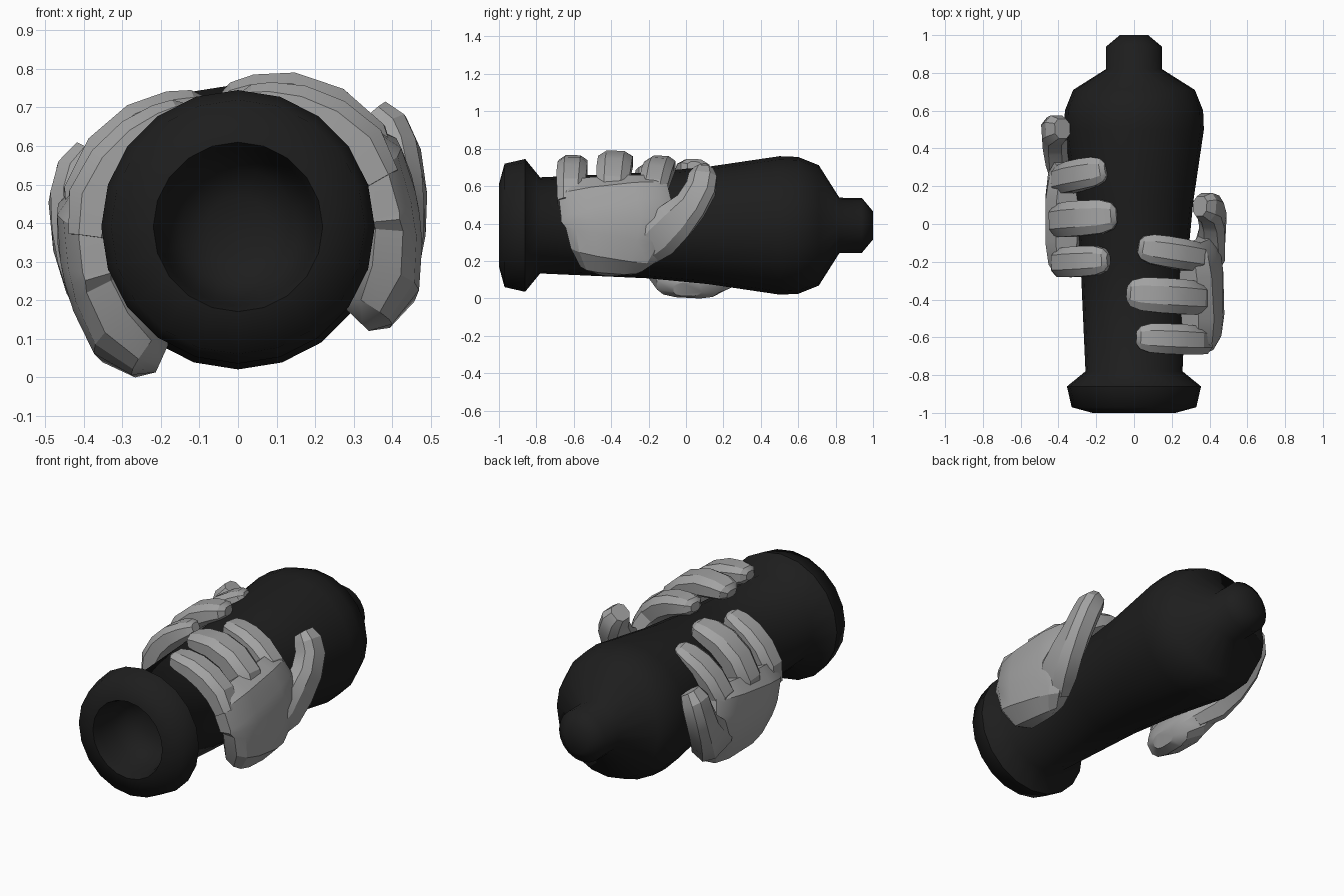
import bpy, bmesh, math
from mathutils import Vector

if "Cube" in bpy.data.objects:
    bpy.data.objects.remove(bpy.data.objects["Cube"])

AXIS_Z = 0.39


def material(name, value):
    m = bpy.data.materials.new(name)
    m.diffuse_color = (value, value, value, 1)
    m.use_nodes = True
    m.node_tree.nodes["Principled BSDF"].inputs["Base Color"].default_value = m.diffuse_color
    return m


BLACK = material("dark_rubber", 0.0125)
GREY = material("grey_skin", 0.36)


def finish(bm, name, mat, angle):
    bmesh.ops.recalc_face_normals(bm, faces=bm.faces)
    me = bpy.data.meshes.new(name)
    bm.to_mesh(me)
    bm.free()
    ob = bpy.data.objects.new(name, me)
    bpy.context.collection.objects.link(ob)
    me.materials.append(mat)
    bpy.ops.object.select_all(action='DESELECT')
    ob.select_set(True)
    bpy.context.view_layer.objects.active = ob
    bpy.ops.object.shade_smooth_by_angle(angle=math.radians(angle))
    return ob


def loft(bm, rings):
    """Skin a list of point rings and cap both ends."""
    loops = [[bm.verts.new(p) for p in r] for r in rings]
    n = len(loops[0])
    for a, b in zip(loops, loops[1:]):
        for i in range(n):
            j = (i + 1) % n
            bm.faces.new((a[i], a[j], b[j], b[i]))
    bm.faces.new(loops[0][::-1])
    bm.faces.new(loops[-1])


def polar(theta, y, r):
    t = math.radians(theta)
    return Vector((r * math.cos(t), y, AXIS_Z + r * math.sin(t)))


def limb(bm, sections, sides=8, power=0.75):
    """Tube around the body; each section is (theta, y, radius, half width, half thickness)."""
    pts = [polar(*s[:3]) for s in sections]
    rings = []
    for i, (p, s) in enumerate(zip(pts, sections)):
        tangent = (pts[min(i + 1, len(pts) - 1)] - pts[max(i - 1, 0)]).normalized()
        out = Vector((p.x, 0, p.z - AXIS_Z)).normalized()
        out = (out - tangent * out.dot(tangent)).normalized()
        side = tangent.cross(out)
        ring = []
        for k in range(sides):
            a = 2 * math.pi * (k + 0.5) / sides
            c, d = math.cos(a), math.sin(a)
            c = math.copysign(abs(c) ** power, c)
            d = math.copysign(abs(d) ** power, d)
            ring.append(p + side * c * s[3] + out * d * s[4])
        rings.append(ring)
    loft(bm, rings)


# Body: turned profile (y, radius) with a recessed mouth at the front
profile = [(-0.75, 0.08), (-0.79, 0.15), (-0.86, 0.19), (-0.95, 0.205), (-1.0, 0.22),
           (-0.97, 0.33), (-0.86, 0.355), (-0.78, 0.257), (-0.2, 0.283), (0.12, 0.314),
           (0.5, 0.37), (0.6, 0.366), (0.71, 0.322), (0.82, 0.148), (0.94, 0.147), (1.0, 0.075)]
bm = bmesh.new()
loft(bm, [[polar(18 * k, y, r) for k in range(20)] for y, r in profile])
finish(bm, "bottle_body", BLACK, 62)

PALM = [(-38, -0.40, 0.395, 0.08, 0.04), (-33, -0.40, 0.40, 0.17, 0.075),
        (-22, -0.39, 0.40, 0.235, 0.10), (-8, -0.37, 0.39, 0.285, 0.092),
        (4, -0.36, 0.385, 0.315, 0.09), (13, -0.375, 0.382, 0.305, 0.09),
        (27, -0.39, 0.378, 0.30, 0.095), (38, -0.395, 0.37, 0.285, 0.06)]
# Fingers: root y, tip y, half width, extra reach in degrees, extra radius
FINGERS = [(-0.19, -0.12, 0.086, -7, -0.028), (-0.40, -0.365, 0.098, 3, -0.005),
           (-0.62, -0.60, 0.085, -5, -0.028)]
FINGER_SHAPE = [(18, 0.385, 0.85, 0.06), (34, 0.395, 0.95, 0.075), (50, 0.388, 1.0, 0.072),
                (66, 0.37, 1.0, 0.066), (80, 0.348, 0.95, 0.056), (89, 0.335, 0.75, 0.044),
                (93, 0.33, 0.4, 0.025)]
THUMB = [(-20, -0.24, 0.39, 0.10, 0.06), (-8, -0.15, 0.405, 0.125, 0.08),
         (3, -0.06, 0.415, 0.115, 0.075), (14, 0.025, 0.43, 0.092, 0.072),
         (26, 0.08, 0.45, 0.085, 0.07), (34, 0.09, 0.458, 0.08, 0.067),
         (40, 0.095, 0.455, 0.055, 0.05)]


def hand(name, sign, roll, shift, thumb_roll, thumb_in):
    bm = bmesh.new()

    def place(sections):
        return [(t + roll, y + shift, r, w, h) for t, y, r, w, h in sections]

    # Palm
    limb(bm, place(PALM), sides=12, power=0.7)
    # Thumb, bending in toward the body at its tip
    last = len(THUMB) - 1
    limb(bm, place([(t + thumb_roll * i / last, y, r - thumb_in * i / last, w, h)
                    for i, (t, y, r, w, h) in enumerate(THUMB)]))
    # Curled fingers
    for y0, y1, width, reach, lift in FINGERS:
        secs = []
        for t, r, w, h in FINGER_SHAPE:
            f = (t - 18) / 75
            bulge = lift * math.sin(math.pi * f) if f < 1 else 0
            secs.append((t + reach * f, y0 + (y1 - y0) * f, r + bulge, width * w, h))
        limb(bm, place(secs))
    for v in bm.verts:
        v.co.x *= sign
    finish(bm, name, GREY, 28)


hand("right_hand", 1, 0, 0, 0, 0)
hand("left_hand", -1, -22, 0.41, 9, 0.03)
